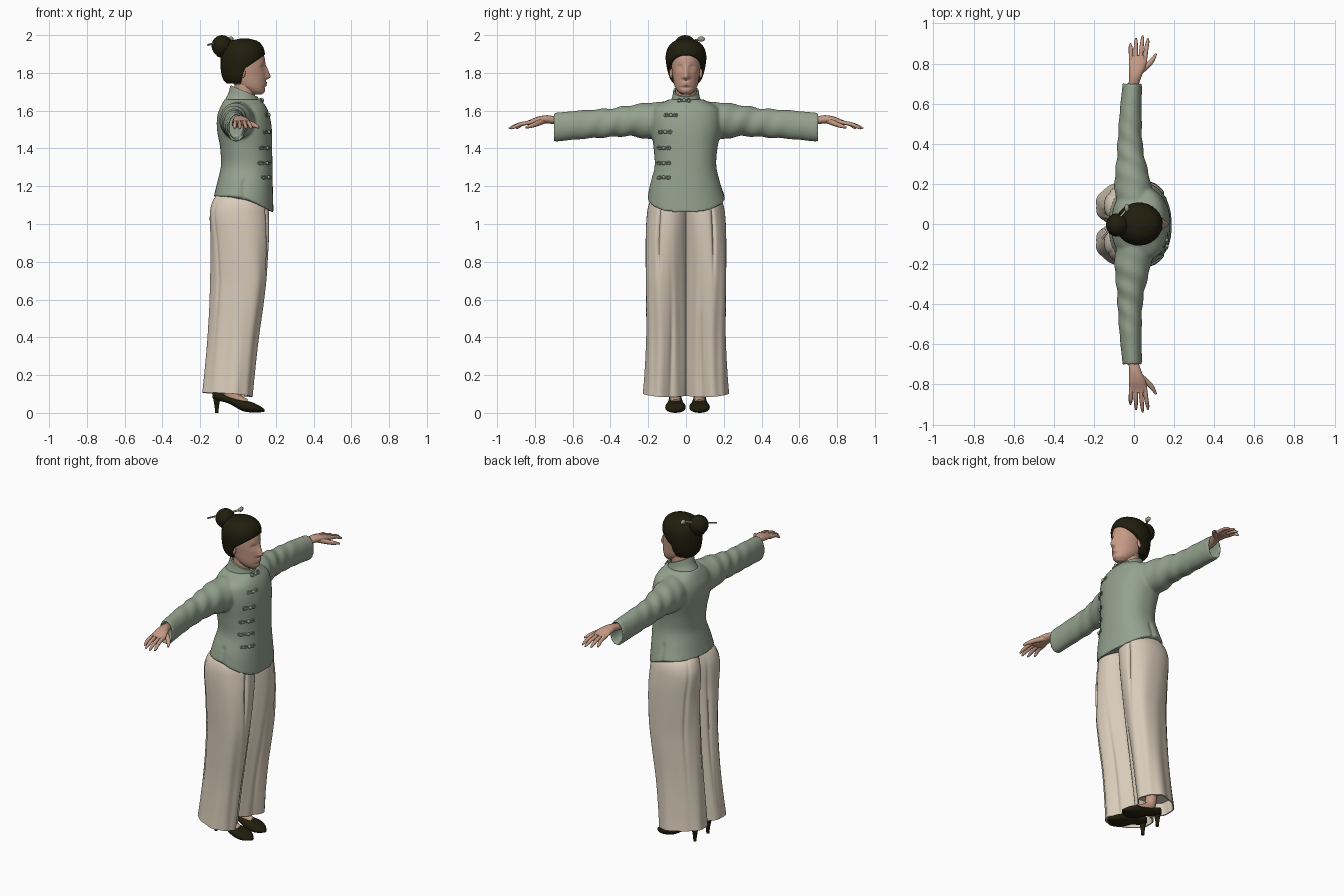
import bpy, bmesh
from math import sin, cos, pi, exp
from mathutils import Vector

if "Cube" in bpy.data.objects:
    bpy.data.objects.remove(bpy.data.objects["Cube"])


def material(name, rgb):
    m = bpy.data.materials.new(name)
    m.diffuse_color = (*rgb, 1)
    m.use_nodes = True
    m.node_tree.nodes["Principled BSDF"].inputs["Base Color"].default_value = m.diffuse_color
    return m


GREEN = material("sage green", (0.30, 0.365, 0.275))
CREAM = material("cream", (0.69, 0.60, 0.485))
SKIN = material("skin", (0.56, 0.325, 0.235))
DARK = material("dark brown", (0.015, 0.013, 0.004))
GREY = material("pin grey", (0.32, 0.33, 0.27))


def finish(ob, mat, angle=50):
    ob.data.materials.clear()
    ob.data.materials.append(mat)
    bpy.ops.object.select_all(action='DESELECT')
    ob.select_set(True)
    bpy.context.view_layer.objects.active = ob
    bpy.ops.object.shade_smooth_by_angle(angle=angle * pi / 180)
    return ob


def spline(rings, t):
    """Smoothly interpolate rings (t, a0, a1, b0, b1) at t."""
    k = max(i for i in range(len(rings) - 1) if i == 0 or rings[i][0] <= t)
    p, q = rings[k], rings[k + 1]
    o, r = rings[max(k - 1, 0)], rings[min(k + 2, len(rings) - 1)]
    h = q[0] - p[0]
    s = (t - p[0]) / h
    out = []
    for i in range(1, 5):
        m0 = (q[i] - o[i]) / (q[0] - o[0]) * h
        m1 = (r[i] - p[i]) / (r[0] - p[0]) * h
        out.append((2*s**3 - 3*s**2 + 1) * p[i] + (s**3 - 2*s**2 + s) * m0
                   + (3*s**2 - 2*s**3) * q[i] + (s**3 - s**2) * m1)
    return out


def loft(name, rings, place, mat, n=48, sub=6, power=2.0, ripple=None, warp=None, hollow=None):
    """Skin superellipse sections; hollow=(depth, wall) opens the first end."""
    rows = []
    for p, q in zip(rings, rings[1:]):
        rows += [(p[0] + (q[0] - p[0]) * i / sub, 0) for i in range(sub)]
    rows.append((rings[-1][0], 0))
    if hollow:
        t0, depth, wall = rings[0][0], *hollow
        rows = [(t0 + depth, wall), (t0 + depth / 2, wall), (t0, wall)] + rows
    bm = bmesh.new()
    loops = []
    for t, wall in rows:
        a0, a1, b0, b1 = spline(rings, t)
        loop = []
        for i in range(n):
            th = 2 * pi * i / n
            c, s = cos(th), sin(th)
            k = 1 + (ripple(th, t) if ripple else 0)
            a = (a0 + a1) / 2 + k * ((a1 - a0) / 2 - wall) * abs(c) ** (2 / power) * (1 if c > 0 else -1)
            b = (b0 + b1) / 2 + k * ((b1 - b0) / 2 - wall) * abs(s) ** (2 / power) * (1 if s > 0 else -1)
            v = Vector(place(t, a, b))
            loop.append(bm.verts.new(warp(v) if warp else v))
        loops.append(loop)
    for u, v in zip(loops, loops[1:]):
        for i in range(n):
            bm.faces.new((u[i], u[(i + 1) % n], v[(i + 1) % n], v[i]))
    bm.faces.new(loops[0])
    bm.faces.new(loops[-1])
    bmesh.ops.recalc_face_normals(bm, faces=bm.faces)
    me = bpy.data.meshes.new(name)
    bm.to_mesh(me)
    bm.free()
    ob = bpy.data.objects.new(name, me)
    bpy.context.collection.objects.link(ob)
    return finish(ob, mat)


def tube(name, points, mat, res=3):
    """Round tapered tube through (x, y, z, radius) points."""
    cu = bpy.data.curves.new(name, 'CURVE')
    cu.dimensions, cu.bevel_depth, cu.bevel_resolution = '3D', 1, res
    cu.use_fill_caps, cu.resolution_u = True, 5
    sp = cu.splines.new('NURBS')
    sp.points.add(len(points) - 1)
    sp.use_endpoint_u, sp.order_u = True, min(3, len(points))
    for pt, (x, y, z, r) in zip(sp.points, points):
        pt.co, pt.radius = (x, y, z, 1), r
    cu.materials.append(mat)
    ob = bpy.data.objects.new(name, cu)
    bpy.context.collection.objects.link(ob)
    return ob


def ball(name, loc, scale, mat, seg=24):
    bpy.ops.mesh.primitive_uv_sphere_add(segments=seg, ring_count=seg // 2, radius=1, location=loc)
    ob = bpy.context.object
    ob.name, ob.scale = name, scale
    return finish(ob, mat)


def bump(d, w):
    return exp(-(d / w) ** 2)


def up(t, a, b):
    return a, b, t


# Jacket body with a dipping front hem and side slits
TORSO = [(1.12, -.128, .188, -.206, .206), (1.2, -.11, .186, -.192, .184), (1.3, -.09, .183, -.165, .162),
         (1.4, -.095, .18, -.17, .167), (1.5, -.112, .178, -.185, .185), (1.57, -.11, .168, -.185, .185),
         (1.62, -.092, .15, -.165, .165), (1.66, -.07, .12, -.09, .09)]


def hem(v):
    w = min(1, max(0, (1.35 - v.z) / .23))
    v.z += w * (.025 - .085 * max(0, v.x / .185) ** 1.3)
    if v.z < 1.23:
        v.y *= 1 - .06 * bump(v.x - .03, .009)
    return v


jacket = loft("jacket", TORSO, up, GREEN, n=128, power=2.3, warp=hem,
              ripple=lambda th, t: .008 * sin(3 * th + 14 * t))

# Sleeves, blended into the jacket body
SLEEVE = [(-.7, -.057, .04, 1.435, 1.588), (-.55, -.072, .038, 1.45, 1.602), (-.4, -.082, .042, 1.46, 1.612),
          (-.3, -.088, .06, 1.465, 1.628), (-.2, -.098, .085, 1.45, 1.642), (-.06, -.08, .1, 1.44, 1.65)]
parts = [jacket]
for s in (-1, 1):
    parts.append(loft("sleeve", SLEEVE, lambda t, a, b: (a, -s * t, b), GREEN, sub=10, hollow=(.12, .012),
                      ripple=lambda th, t: .05 * sin(60 * t + 2 * s * th) * bump(t + .36, .18)))
bpy.ops.object.select_all(action='DESELECT')
for p in parts:
    p.select_set(True)
bpy.context.view_layer.objects.active = jacket
bpy.ops.object.join()
rm = jacket.modifiers.new("blend", 'REMESH')
rm.mode, rm.voxel_size, rm.use_smooth_shade = 'VOXEL', .007, True
sm = jacket.modifiers.new("soften", 'SMOOTH')
sm.factor, sm.iterations = .5, 4


def front(y, z):
    """Depth of the jacket front at (y, z)."""
    a0, a1, b0, b1 = spline(TORSO, min(1.66, max(1.12, z)))
    return (a0 + a1) / 2 + (a1 - a0) / 2 * max(0, 1 - abs(2 * y / (b1 - b0)) ** 2.3) ** (1 / 2.3)


# Stand collar
loft("collar", [(-1.0, -.04, .106, -.068, .068), (-.5, -.052, .115, -.074, .074), (0, -.078, .135, -.092, .092)],
     lambda t, a, b: (a, b, 1.63 - .075 * t - (.1 - .33 * t) * (a - .03)), GREEN, hollow=(.6, .01))

# Knotted fastenings along the side overlap
for y, z in [(-.01, 1.655), (-.08, 1.577), (-.11, 1.488), (-.118, 1.402), (-.118, 1.322), (-.118, 1.247)]:
    ball("knot", (front(y, z) + .006, y, z), (.009, .01, .01), GREEN, 12)
    for s in (-1, 1):
        for h in (-.004, .004):
            loop = [(y + s * d, z + h * k) for d, k in ((0, .6), (.016, 1), (.03, 2.4), (.035, .3))]
            tube("fastening_loop", [(front(a, b) + .002, a, b, .004) for a, b in loop], GREEN, 1)

# Wide trouser legs with pleats and folds
LEG = [(.095, -.2, .052, -.002, .222), (.2, -.188, .065, -.004, .215), (.4, -.168, .092, -.006, .208),
       (.6, -.155, .122, -.008, .211), (.9, -.147, .158, -.012, .214), (1.06, -.149, .163, -.02, .206),
       (1.13, -.13, .15, -.02, .186), (1.18, -.09, .12, -.02, .14)]


def folds(th, t):
    d = (th + pi) % (2 * pi) - pi
    low = max(0, 1 - t / 1.1)
    return (.04 * low * sin(5 * th + 2 * t) + .025 * low * sin(9 * th - 3 * t)
            - .09 * bump(d - .4, .07) * bump(t - .95, .17) - .07 * bump(d + .25, .1) * bump(t - .35, .25)
            - .07 * bump(abs(d) - 2.6, .08) * bump(t - .75, .35))


def leg_hem(v):
    v.x += .36 * max(0, abs(v.y) - .08) * min(1, max(0, (1.05 - v.z) / .35))
    if v.z < .3:
        v.z -= (.09 * (v.x + .07) - .08 * max(0, abs(v.y) - .1)) * (.3 - v.z) / .2
    return v


for s, side in ((-1, "right"), (1, "left")):
    loft(side + "_trouser_leg", LEG, lambda t, a, b: (a, s * b, t), CREAM, n=128, sub=8, power=2.1,
         ripple=folds, warp=leg_hem, hollow=(.08, .008))

    # Heeled shoe and foot
    cy = .008 + s * .064
    loft(side + "_shoe", [(-.135, -.012, .012, .08, .105), (-.115, -.03, .03, .068, .118), (-.05, -.034, .034, .05, .09),
                          (.02, -.046, .046, .012, .068), (.07, -.054, .054, .002, .058), (.11, -.042, .042, .002, .04),
                          (.14, -.012, .012, .006, .02)], lambda t, a, b: (t, cy + a, b), DARK, n=32, power=2.4)
    tube(side + "_shoe_heel", [(-.112, cy, .09, .024), (-.113, cy, .05, .012), (-.112, cy, 0, .009)], DARK)
    tube(side + "_foot", [(-.075, cy, .3, .036), (-.07, cy, .13, .034), (-.04, cy, .085, .032), (.045, cy, .05, .024)], SKIN)

    # Hand: palm, fingers and thumb
    loft(side + "_palm", [(.59, -.032, .01, 1.51, 1.55), (.69, -.028, .023, 1.527, 1.568), (.735, -.024, .037, 1.532, 1.576),
                          (.785, -.026, .058, 1.527, 1.568), (.825, -.024, .064, 1.522, 1.552),
                          (.84, -.018, .058, 1.527, 1.547)],
         lambda t, a, b: (a, s * t, b), SKIN, n=24, sub=4)
    for x0, x1, y1 in ((-.014, -.018, .9), (.008, .01, .927), (.032, .043, .938), (.053, .07, .925)):
        tube(side + "_finger", [(x0, s * .81, 1.539, .0115), (x0 * .6 + x1 * .4, s * .87, 1.533, .011),
                                (x1, s * (y1 - .01), 1.51, .0085), (x1, s * y1, 1.505, .004)], SKIN)
    tube(side + "_thumb", [(.02, s * .755, 1.548, .018), (.07, s * .79, 1.53, .014),
                           (.098, s * .825, 1.518, .011), (.11, s * .848, 1.51, .005)], SKIN)

    # Ear
    ball(side + "_ear", (.022, s * .078, 1.8), (.018, .011, .028), SKIN, 16)


# Head with sculpted face
def face(v):
    if v.x > .06:
        y, z = v.y, v.z
        tip = max(0, min((1.845 - z) / .065, (z - 1.762) / .014, 1))
        v.x += .025 * tip * bump(y, .012 + .006 * tip)
        v.x -= .011 * bump(abs(y) - .032, .016) * bump(z - 1.828, .014)
        v.x += .006 * bump(abs(y) - .032, .011) * bump(z - 1.825, .007)
        v.x += .007 * bump(y, .022) * (bump(z - 1.747, .006) + bump(z - 1.734, .006))
        v.x -= .004 * bump(y, .03) * bump(z - 1.721, .007)
    return v


loft("head", [(1.685, .06, .125, -.022, .022), (1.7, .035, .141, -.042, .042), (1.73, -.01, .146, -.06, .06),
              (1.78, -.05, .148, -.07, .07), (1.84, -.06, .146, -.077, .077), (1.9, -.06, .134, -.076, .076),
              (1.94, -.03, .1, -.06, .06)], up, SKIN, n=128, sub=10, warp=face)
tube("neck", [(.02, 0, 1.58, .062), (.03, 0, 1.66, .056), (.04, 0, 1.76, .056)], SKIN, 6)


# Swept-back hair, bun and hairpin
def hairline(v):
    edge = .014 + .25 * max(0, v.z - 1.74) + 1.2 * max(0, v.z - 1.822)
    v.x = min(v.x, edge)
    return v


loft("hair", [(1.745, -.06, .06, -.066, .066), (1.765, -.078, .09, -.082, .082), (1.81, -.09, .12, -.097, .097),
              (1.87, -.092, .138, -.107, .107), (1.91, -.088, .141, -.104, .104), (1.945, -.072, .128, -.088, .088),
              (1.97, -.04, .1, -.058, .058), (1.981, .01, .06, -.02, .02)], up, DARK, n=96, warp=hairline,
     ripple=lambda th, t: .006 * sin(28 * th))
ball("hair_bun", (-.084, -.005, 1.943), (.056, .058, .057), DARK)
tube("bun_base", [(-.1, -.005, 1.93, .045), (-.04, 0, 1.91, .05)], DARK)
tube("hairpin", [(-.16, -.075, 1.948, .005), (-.09, .01, 1.965, .005), (-.035, .075, 1.978, .006)], GREY)
ball("hairpin_bead", (-.036, .08, 1.979), (.012, .02, .014), GREY, 12)
